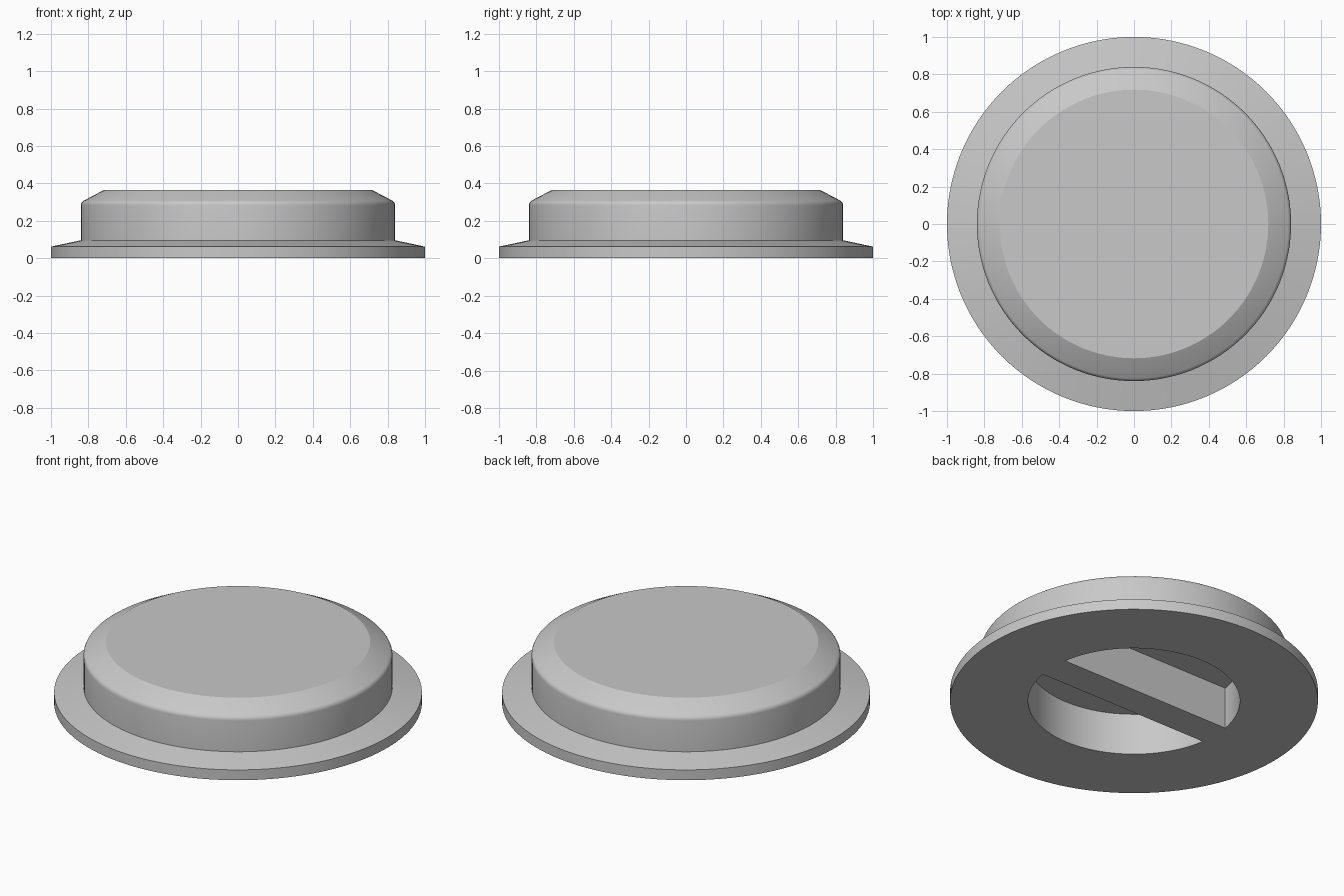
import bpy, bmesh, math

if "Cube" in bpy.data.objects:
    bpy.data.objects.remove(bpy.data.objects["Cube"])

SEG = 128
CAVITY_R, CAVITY_Z, BAR_HALF = 0.576, 0.25, 0.095

grey = bpy.data.materials.new("light_grey")
grey.diffuse_color = (0.58, 0.58, 0.58, 1)
grey.use_nodes = True
grey.node_tree.nodes["Principled BSDF"].inputs["Base Color"].default_value = grey.diffuse_color


def finish(name, bm):
    bmesh.ops.recalc_face_normals(bm, faces=bm.faces)
    mesh = bpy.data.meshes.new(name)
    bm.to_mesh(mesh)
    bm.free()
    mesh.materials.append(grey)
    obj = bpy.data.objects.new(name, mesh)
    bpy.context.collection.objects.link(obj)
    bpy.ops.object.select_all(action='DESELECT')
    obj.select_set(True)
    bpy.context.view_layer.objects.active = obj
    bpy.ops.object.shade_smooth_by_angle(angle=math.radians(25))
    return obj


def lathe(name, profile):
    """Revolve (radius, z) points around z and cap both ends."""
    bm = bmesh.new()
    turns = [2 * math.pi * i / SEG for i in range(SEG)]
    rings = [[bm.verts.new((r * math.cos(a), r * math.sin(a), z)) for a in turns]
             for r, z in profile]
    for low, high in zip(rings, rings[1:]):
        for i in range(SEG):
            j = (i + 1) % SEG
            bm.faces.new((low[i], low[j], high[j], high[i]))
    bm.faces.new(rings[0])
    bm.faces.new(rings[-1])
    return finish(name, bm)


# Cap body: recess, flat underside, flange, wall, rounded shoulder, bevelled top
shoulder = [(0.81 + 0.03 * math.cos(math.radians(t)),
             0.282 + 0.03 * math.sin(math.radians(t))) for t in (0, 15.5, 31, 46.5, 62)]
lathe("cap_body", [(CAVITY_R, CAVITY_Z), (CAVITY_R, 0), (1, 0), (1, 0.062),
                   (0.84, 0.096)] + shoulder + [(0.718, 0.364)])

# Grip bar across the recess, with ends following the round wall
bm = bmesh.new()
half = math.asin(BAR_HALF / CAVITY_R)
outline = []
for start in (0, math.pi):
    for k in range(9):
        a = start + half * (k / 4 - 1)
        outline.append(bm.verts.new((CAVITY_R * math.cos(a), CAVITY_R * math.sin(a), 0)))
base = bm.faces.new(outline)
top = bmesh.ops.extrude_face_region(bm, geom=[base])
bmesh.ops.translate(bm, vec=(0, 0, CAVITY_Z),
                    verts=[v for v in top["geom"] if isinstance(v, bmesh.types.BMVert)])
finish("grip_bar", bm)
